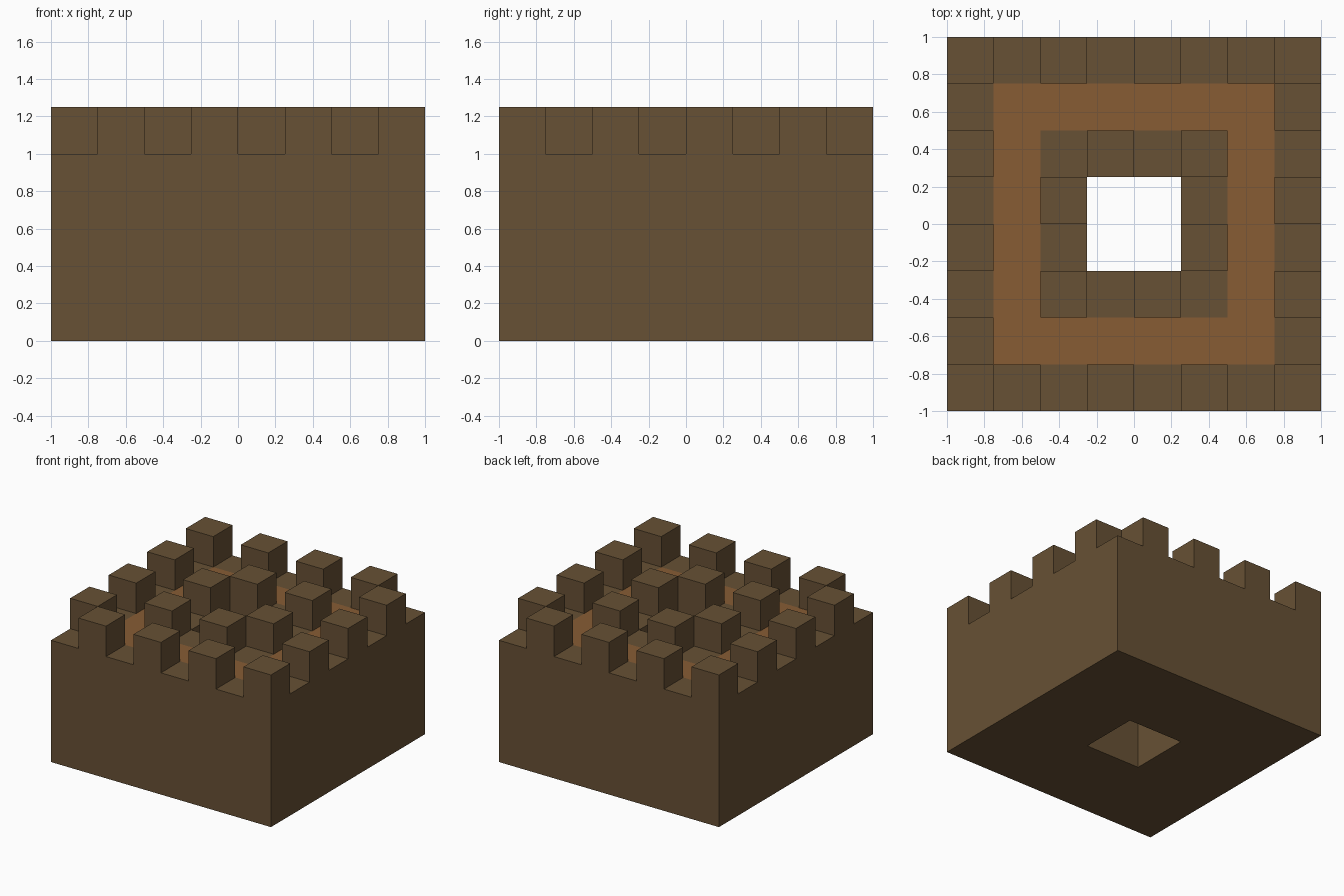
import bpy, bmesh
from mathutils import Matrix

cube = bpy.data.objects.get("Cube")
if cube:
    bpy.data.objects.remove(cube, do_unlink=True)

CELL = 0.25          # width of one battlement block
WALK_Z = 1.0         # height of the walkway


def material(name, rgb):
    mat = bpy.data.materials.new(name)
    mat.use_nodes = True
    mat.diffuse_color = (*rgb, 1)
    bsdf = mat.node_tree.nodes["Principled BSDF"]
    bsdf.inputs["Base Color"].default_value = (*rgb, 1)
    bsdf.inputs["Roughness"].default_value = 0.9
    return mat


def finish(bm, name, mats):
    bmesh.ops.recalc_face_normals(bm, faces=bm.faces)
    mesh = bpy.data.meshes.new(name)
    bm.to_mesh(mesh)
    bm.free()
    for m in mats:
        mesh.materials.append(m)
    obj = bpy.data.objects.new(name, mesh)
    bpy.context.collection.objects.link(obj)
    return obj


brown = material("brown wall", (0.136, 0.082, 0.035))
orange = material("orange path", (0.242, 0.107, 0.034))

# Tower body: a closed square profile, with an open shaft down the middle
profile = [(1, 0), (1, WALK_Z), (0.75, WALK_Z), (0.5, WALK_Z), (0.25, WALK_Z), (0.25, 0)]
corners = [(-1, -1), (1, -1), (1, 1), (-1, 1)]
bm = bmesh.new()
loops = [[bm.verts.new((sx * r, sy * r, z)) for sx, sy in corners] for r, z in profile]
for k, lower in enumerate(loops):
    upper = loops[(k + 1) % len(loops)]
    for c in range(4):
        d = (c + 1) % 4
        face = bm.faces.new((lower[c], lower[d], upper[d], upper[c]))
        face.material_index = 1 if k == 2 else 0     # path between the two walls
finish(bm, "tower_body", [brown, orange])


# Battlements: every second cell around a square ring of the 8 x 8 layout
def battlements(name, first, last, parity):
    bm = bmesh.new()
    for i in range(first, last + 1):
        for j in range(first, last + 1):
            on_ring = i in (first, last) or j in (first, last)
            if on_ring and (i + j) % 2 == parity:
                centre = ((i - 3.5) * CELL, (j - 3.5) * CELL, WALK_Z + CELL / 2)
                bmesh.ops.create_cube(bm, size=CELL, matrix=Matrix.Translation(centre))
    bmesh.ops.recalc_face_normals(bm, faces=bm.faces)
    # the undersides rest on the wall and are not needed
    hidden = [f for f in bm.faces if f.normal.z < -0.5]
    bmesh.ops.delete(bm, geom=hidden, context='FACES')
    finish(bm, name, [brown])


battlements("outer_battlements", 0, 7, 1)
battlements("inner_battlements", 2, 5, 0)
